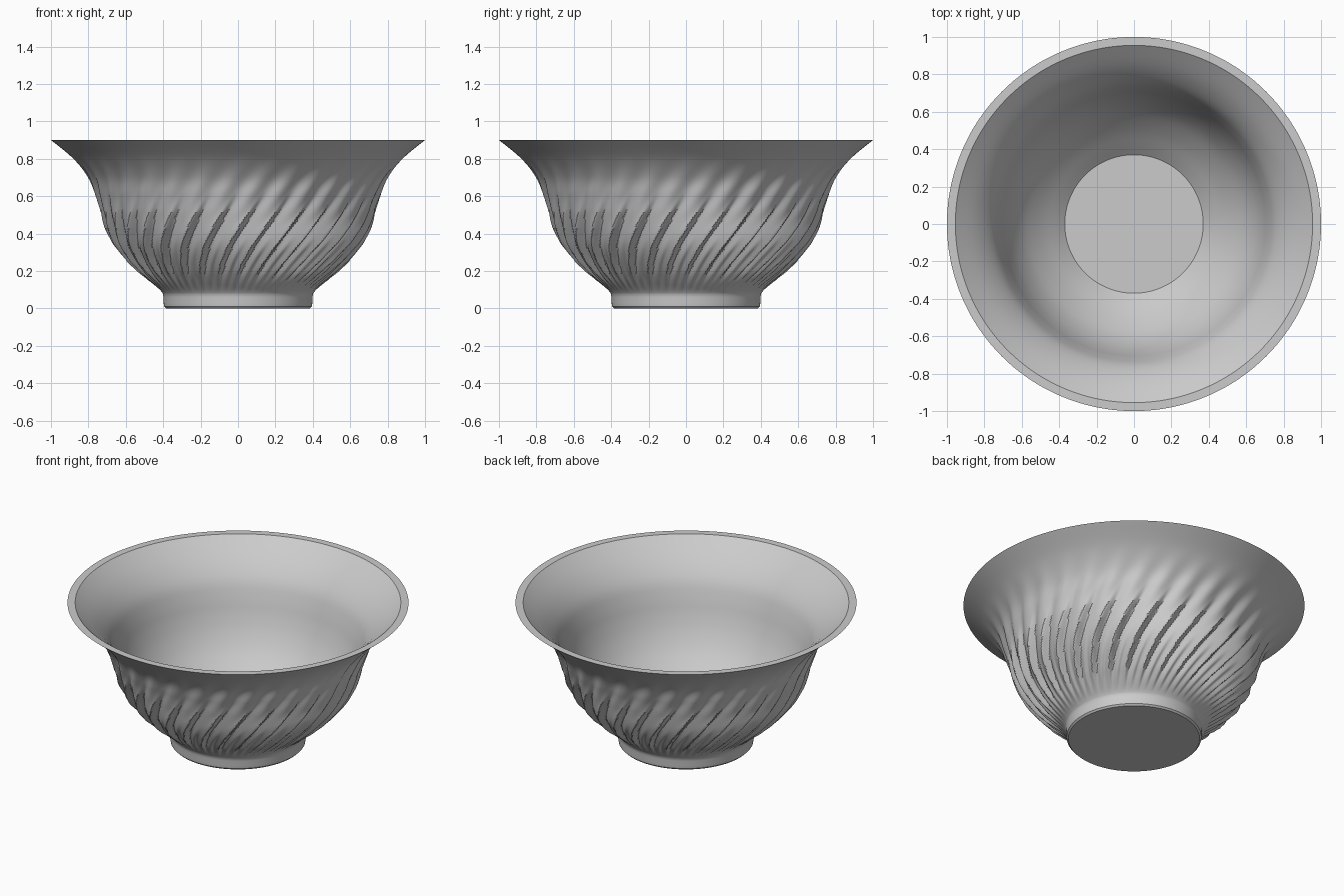
import bpy, bmesh, math

if "Cube" in bpy.data.objects:
    bpy.data.objects.remove(bpy.data.objects["Cube"], do_unlink=True)

FLUTES = 32
SEGS = FLUTES * 16

clay = bpy.data.materials.new("pale grey")
clay.use_nodes = True
clay.diffuse_color = (0.6, 0.6, 0.6, 1)
clay.node_tree.nodes["Principled BSDF"].inputs["Base Color"].default_value = (0.6, 0.6, 0.6, 1)

# Profiles as (radius, height)
FOOT = [(0.385, 0), (0.395, 0.01), (0.398, 0.03), (0.398, 0.06)]
WALL = [(0.402, 0.08), (0.43, 0.11), (0.54, 0.2), (0.63, 0.3), (0.69, 0.4),
        (0.73, 0.5), (0.76, 0.6), (0.80, 0.7), (0.88, 0.8), (1.0, 0.9)]
INSIDE = [(0.955, 0.9), (0.84, 0.8), (0.76, 0.7), (0.72, 0.6), (0.69, 0.5), (0.65, 0.4),
          (0.59, 0.3), (0.50, 0.2), (0.41, 0.12), (0.37, 0.085)]


def smooth_profile(pts, steps):
    """Catmull-Rom curve through the profile points."""
    ext = [pts[0]] + pts + [pts[-1]]
    out = []
    for a, b, c, d in zip(ext, ext[1:], ext[2:], ext[3:]):
        for k in range(steps):
            t = k / steps
            out.append(tuple(0.5 * (2 * q + (r - p) * t + (2 * p - 5 * q + 4 * r - s) * t ** 2
                                    + (3 * q - p - 3 * r + s) * t ** 3)
                             for p, q, r, s in zip(a, b, c, d)))
    return out + [pts[-1]]


def ease(a, b, x):
    t = min(1, max(0, (x - a) / (b - a)))
    return t * t * (3 - 2 * t)


def saw(u):
    """Slow rise, then a sharp drop."""
    u %= 1
    return u / 0.86 if u < 0.86 else (1 - u) / 0.14


def flute(angle, z):
    """Depth of the twisted leaf-shaped scoops."""
    turn = angle / math.tau * FLUTES - 2.6 * ease(-0.1, 0.95, z) * 1.25 + 0.45
    main = 0.048 * ease(0.08, 0.25, z) * (1 - ease(0.4, 0.64, z))
    small = 0.02 * ease(0.09, 0.18, z) * (1 - ease(0.22, 0.4, z))
    soft = 0.008 * ease(0.4, 0.6, z) * (1 - ease(0.62, 0.82, z))
    return (main * (saw(turn) - 0.75) + small * (saw(turn + 0.5) - 0.75)
            + soft * (math.sin(math.tau * (turn - 0.2)) - 0.5))


def ring(bm, r, z, fluted):
    verts = []
    for i in range(SEGS):
        a = math.tau * i / SEGS
        rad = r + (flute(a, z) if fluted else 0)
        verts.append(bm.verts.new((rad * math.cos(a), rad * math.sin(a), z)))
    return verts


# Bowl: foot, fluted wall, flat rim, plain inside
bm = bmesh.new()
rings = [ring(bm, r, z, False) for r, z in FOOT]
rings += [ring(bm, r, z, True) for r, z in smooth_profile(WALL, 8)]
rings += [ring(bm, r, z, False) for r, z in smooth_profile(INSIDE, 4)]
for low, high in zip(rings, rings[1:]):
    for i in range(SEGS):
        j = (i + 1) % SEGS
        bm.faces.new((low[i], low[j], high[j], high[i]))
bm.faces.new(rings[0][::-1])
bm.faces.new(rings[-1])
bmesh.ops.recalc_face_normals(bm, faces=bm.faces)

mesh = bpy.data.meshes.new("bowl")
bm.to_mesh(mesh)
bm.free()
mesh.materials.append(clay)
bowl = bpy.data.objects.new("bowl", mesh)
bpy.context.collection.objects.link(bowl)
bpy.context.view_layer.objects.active = bowl
bowl.select_set(True)
bpy.ops.object.shade_smooth_by_angle(angle=math.radians(35))
